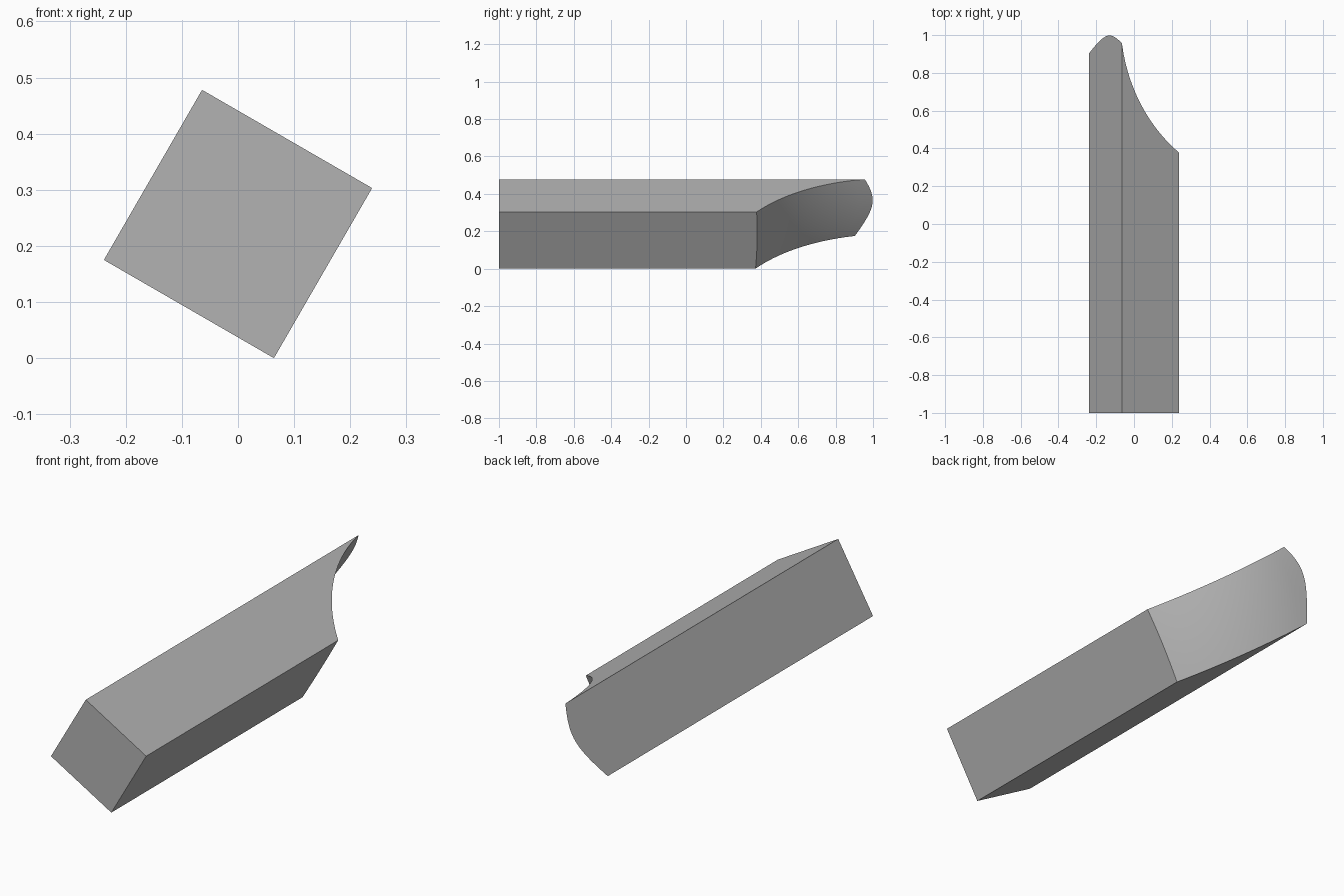
import bpy, bmesh, math

cube = bpy.data.objects.get("Cube")
if cube:
    bpy.data.objects.remove(cube, do_unlink=True)

HALF = 0.175              # half the width of the square bar
TILT = math.radians(30)   # roll of the bar about its length
MID_Z = 0.239
FRONT_Y = -1.0
STEPS = 32

grey = bpy.data.materials.new("plain grey")
grey.use_nodes = True
grey.diffuse_color = (0.45, 0.45, 0.45, 1)
grey.node_tree.nodes["Principled BSDF"].inputs["Base Color"].default_value = grey.diffuse_color


def scoop(u, v):
    """Length of the bar at a point of its section: a ring-shaped hollow."""
    ring_u, ring_v = -HALF - 1.6, 0.045
    across = ring_u + math.hypot(u - ring_u, v - ring_v)
    return 1.087 - math.sqrt(0.881 ** 2 - (across - 0.7015) ** 2)


def place(u, v, y):
    """Turn section coordinates into the rolled position."""
    c, s = math.cos(TILT), math.sin(TILT)
    return (c * u + s * v, y, MID_Z - s * u + c * v)


bm = bmesh.new()

# Hollowed end
bmesh.ops.create_grid(bm, x_segments=STEPS, y_segments=STEPS, size=HALF)
for f in bm.faces:
    f.smooth = True
section = {v: (v.co.x, v.co.y) for v in bm.verts}
for v, (a, b) in section.items():
    v.co = place(a, b, scoop(a, b))

# Four long sides, drawn out to the front
rim = [e for e in bm.edges if e.is_boundary]
ext = bmesh.ops.extrude_edge_only(bm, edges=rim)["geom"]
front_verts = [g for g in ext if isinstance(g, bmesh.types.BMVert)]
for v in front_verts:
    v.co.y = FRONT_Y
front_edges = [e for e in bm.edges if all(v.co.y == FRONT_Y for v in e.verts)]

# Flat front
bmesh.ops.contextual_create(bm, geom=front_edges)
bmesh.ops.recalc_face_normals(bm, faces=bm.faces)

# Merge each side into one flat face
flat_seams = [e for e in bm.edges
              if len({v.co.y == FRONT_Y for v in e.verts}) == 2
              and e.calc_face_angle(0) < 0.01]
bmesh.ops.dissolve_edges(bm, edges=flat_seams, use_verts=True)

mesh = bpy.data.meshes.new("hollow_ended_bar")
bm.to_mesh(mesh)
bm.free()
mesh.materials.append(grey)
bar = bpy.data.objects.new("hollow_ended_bar", mesh)
bpy.context.collection.objects.link(bar)

# Smooth hollow, crisp edges
bpy.ops.object.select_all(action="DESELECT")
bar.select_set(True)
bpy.context.view_layer.objects.active = bar
bpy.ops.object.shade_smooth_by_angle(angle=math.radians(20))
